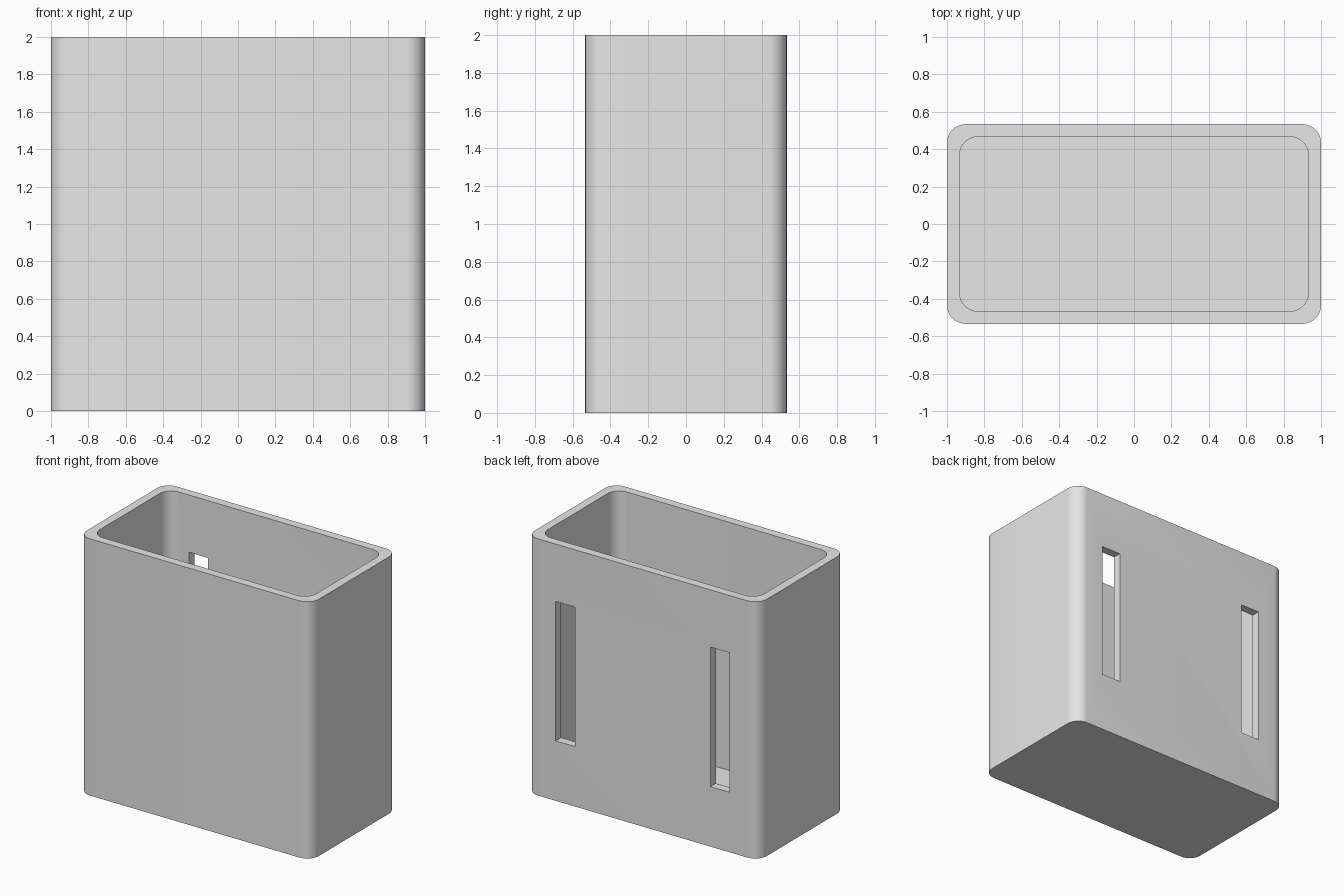
import bpy
import bmesh
import math

WIDTH, DEPTH, HEIGHT = 2.0, 1.067, 2.0
WALL = 0.067
CORNER = 0.1

default_cube = bpy.data.objects.get("Cube")
if default_cube:
    bpy.data.objects.remove(default_cube, do_unlink=True)

# Single grey plastic
grey = bpy.data.materials.new("light grey plastic")
grey.use_nodes = True
grey.diffuse_color = (0.8, 0.8, 0.8, 1)
grey.node_tree.nodes["Principled BSDF"].inputs["Base Color"].default_value = (0.8, 0.8, 0.8, 1)


def block(name, low, high, radius=0):
    """Box between two corners, with optionally rounded upright edges."""
    bm = bmesh.new()
    bmesh.ops.create_cube(bm, size=1)
    for v in bm.verts:
        v.co = [a + (c + 0.5) * (b - a) for a, b, c in zip(low, high, v.co)]
    if radius:
        upright = [e for e in bm.edges
                   if abs(e.verts[0].co.z - e.verts[1].co.z) > 0.01]
        bmesh.ops.bevel(bm, geom=upright, offset=radius, segments=10,
                        profile=0.5, affect='EDGES')
    bmesh.ops.recalc_face_normals(bm, faces=bm.faces)
    mesh = bpy.data.meshes.new(name)
    bm.to_mesh(mesh)
    bm.free()
    mesh.materials.append(grey)
    obj = bpy.data.objects.new(name, mesh)
    bpy.context.collection.objects.link(obj)
    return obj


def cut(target, cutter):
    """Subtract the cutter for good and remove it."""
    cutter.hide_render = True
    mod = target.modifiers.new("cut", 'BOOLEAN')
    mod.operation = 'DIFFERENCE'
    mod.solver = 'EXACT'
    mod.object = cutter
    bpy.context.view_layer.objects.active = target
    bpy.ops.object.modifier_apply(modifier=mod.name)
    bpy.data.objects.remove(cutter, do_unlink=True)


# Outer shell, closed at the bottom
hx, hy = WIDTH / 2, DEPTH / 2
holder = block("open_holder", (-hx, -hy, 0), (hx, hy, HEIGHT), CORNER)

# Cavity open at the top
ix, iy = hx - WALL, hy - WALL
cut(holder, block("cavity_cutter", (-ix, -iy, WALL), (ix, iy, HEIGHT + 0.2), CORNER))

# Two upright strap slots through the back wall
for side in (-1, 1):
    x = side * 0.667
    cut(holder, block("slot_cutter", (x - 0.083, iy - 0.05, 0.467),
                      (x + 0.083, hy + 0.05, 1.554)))

# Smooth rounded corners, crisp rims
bpy.ops.object.select_all(action='DESELECT')
holder.select_set(True)
bpy.context.view_layer.objects.active = holder
bpy.ops.object.shade_smooth_by_angle(angle=math.radians(30))
